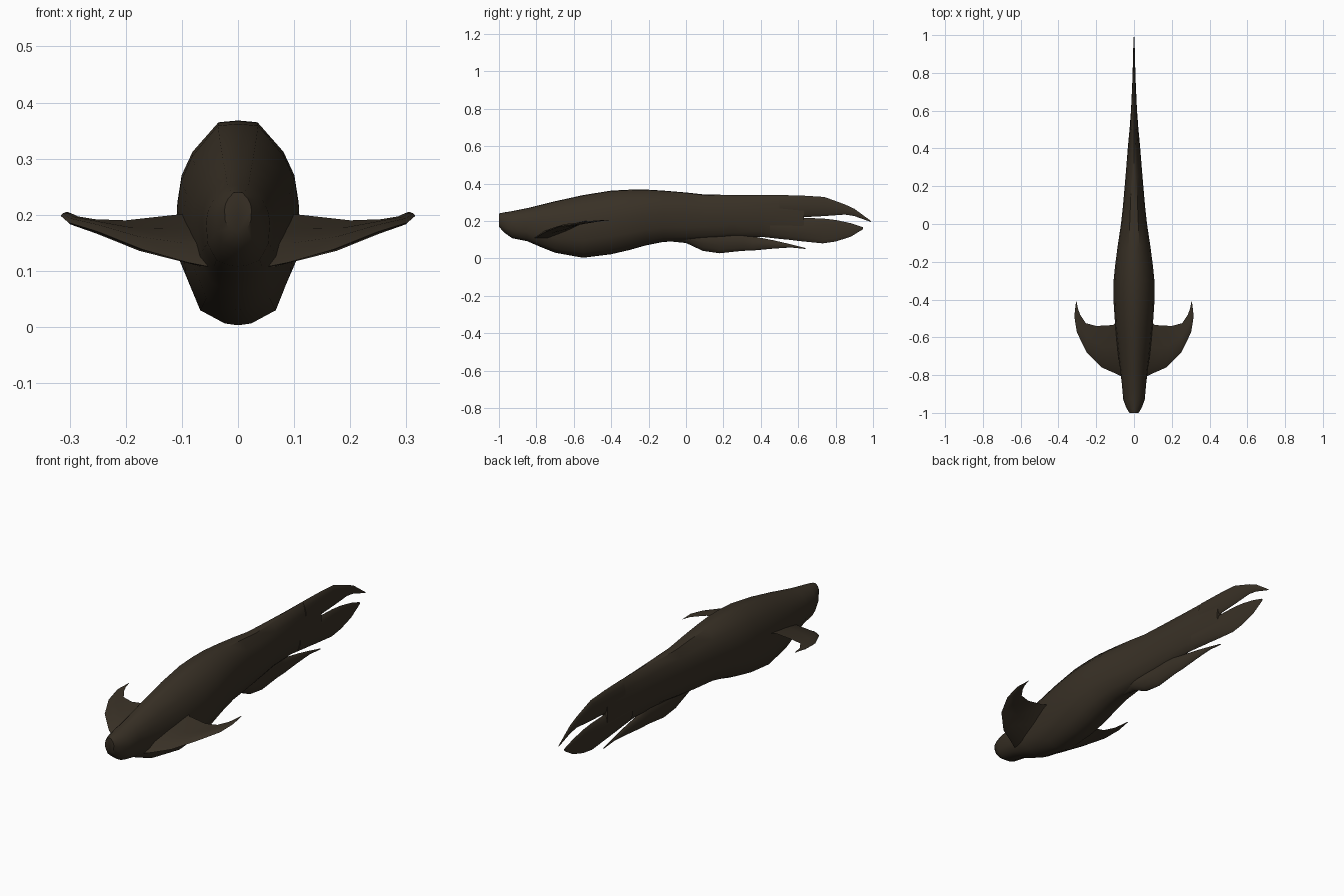
import bpy, bmesh
from mathutils import Vector

skin = bpy.data.materials.new("dark brown skin")
skin.diffuse_color = (0.040, 0.030, 0.019, 1)

# Half cross-sections from crown to keel: (width fraction, height fraction)
ROUND = [(0, 1), (.33, .99), (.75, .83), (.93, .7), (1, .55), (.95, .28), (.68, .08), (.24, .01), (0, 0)]
LENS = [(0, 1), (.3, .97), (.7, .8), (.9, .65), (1, .5), (.9, .33), (.6, .15), (.25, .03), (0, 0)]


def loft(name, rings):
    """Skin a list of equal-length point rings and cap both ends."""
    bm = bmesh.new()
    vs = [[bm.verts.new(p) for p in r] for r in rings]
    n = len(vs[0])
    for a, b in zip(vs, vs[1:]):
        for i in range(n):
            j = (i + 1) % n
            bm.faces.new((a[i], a[j], b[j], b[i]))
    bm.faces.new(vs[0][::-1])
    bm.faces.new(vs[-1])
    bmesh.ops.recalc_face_normals(bm, faces=bm.faces)
    me = bpy.data.meshes.new(name)
    bm.to_mesh(me)
    bm.free()
    me.materials.append(skin)
    ob = bpy.data.objects.new(name, me)
    bpy.context.collection.objects.link(ob)
    bpy.ops.object.select_all(action='DESELECT')
    ob.select_set(True)
    bpy.context.view_layer.objects.active = ob
    bpy.ops.object.shade_smooth_by_angle(angle=0.8)
    return ob


def ring(y, bottom, top, w, blend):
    """Symmetric section at y, blended from round body to thin lens."""
    half = [((1 - blend) * a[0] + blend * b[0], (1 - blend) * a[1] + blend * b[1])
            for a, b in zip(ROUND, LENS)]
    pts = half + [(-x, z) for x, z in half[-2:0:-1]]
    return [(x * w, y, bottom + z * (top - bottom)) for x, z in pts]


# Body: y, bottom, top, half width
body = [(-1.0, .17, .24, .024), (-.975, .14, .245, .04), (-.93, .108, .252, .057),
        (-.85, .092, .268, .064), (-.78, .062, .285, .072), (-.7, .03, .305, .083),
        (-.55, .003, .338, .099), (-.4, .022, .362, .109), (-.3, .045, .367, .108),
        (-.22, .068, .368, .1), (-.12, .088, .362, .087), (0, .092, .352, .069),
        (.1, .098, .341, .058), (.25, .11, .339, .045), (.4, .115, .338, .033),
        (.52, .102, .338, .022), (.63, .092, .335, .014)]
loft("body", [ring(*s, min(1, max(0, s[0] / .5))) for s in body])

# Streaming tail lobes and belly fin, thinning to points
lobes = {
    "upper_tail_lobe": [(.5, .22, .337, .021), (.63, .22, .335, .014), (.74, .226, .328, .009),
                        (.85, .234, .288, .006), (.9, .226, .265, .005), (.99, .194, .199, .002)],
    "middle_tail_lobe": [(.45, .112, .22, .026), (.6, .093, .217, .016), (.73, .08, .213, .01),
                         (.8, .09, .205, .007), (.88, .115, .188, .005), (.945, .155, .167, .002)],
    "lower_fin": [(-.08, .09, .15, .03), (0, .082, .16, .032), (.09, .04, .16, .03),
                  (.18, .027, .16, .025), (.3, .04, .145, .019), (.36, .042, .117, .013),
                  (.47, .052, .096, .008), (.56, .058, .075, .005), (.64, .05, .055, .002)],
}
for name, secs in lobes.items():
    loft(name, [ring(*s, 1) for s in secs])

# Side fins: leading point, trailing point, thickness, from root to tip
fin = [((.04, -.82, .105), (.05, -.47, .205), .05), ((.09, -.795, .115), (.11, -.535, .2), .036),
       ((.17, -.76, .138), (.2, -.54, .19), .026), ((.25, -.68, .17), (.255, -.525, .192), .017),
       ((.302, -.575, .186), (.285, -.48, .197), .011), ((.316, -.49, .198), (.296, -.45, .202), .008),
       ((.307, -.41, .204), (.304, -.412, .205), .002)]
rings = []
for lead, trail, t in fin:
    a, b = Vector(lead), Vector(trail)
    up = Vector((0, -(b - a).z, (b - a).y)).normalized() * t / 2
    rings.append([a, a.lerp(b, .2) + up, a.lerp(b, .55) + up * .8, b,
                  a.lerp(b, .55) - up * .8, a.lerp(b, .2) - up])
side = loft("side_fins", rings)
side.modifiers.new("Mirror", 'MIRROR').use_axis = (True, False, False)
